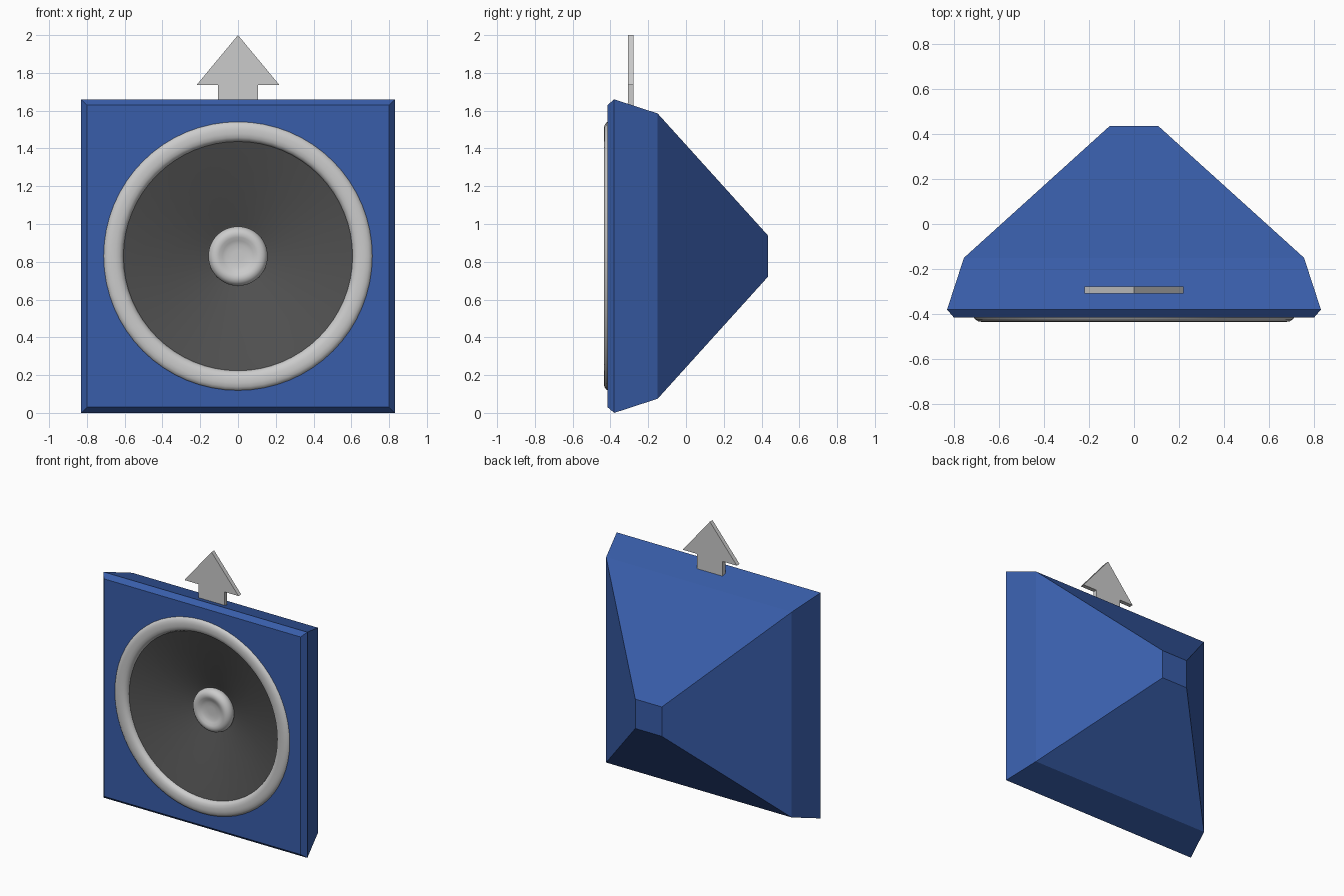
import bpy, bmesh, math
from mathutils import Vector

if "Cube" in bpy.data.objects:
    bpy.data.objects.remove(bpy.data.objects["Cube"])

CZ = 0.83  # height of the speaker axis


def material(name, rgb):
    m = bpy.data.materials.new(name)
    m.diffuse_color = (*rgb, 1)
    m.use_nodes = True
    m.node_tree.nodes["Principled BSDF"].inputs["Base Color"].default_value = m.diffuse_color
    return m


def finish(bm, name, mat=None, smooth=False):
    me = bpy.data.meshes.new(name)
    bm.to_mesh(me)
    bm.free()
    ob = bpy.data.objects.new(name, me)
    bpy.context.collection.objects.link(ob)
    if mat:
        me.materials.append(mat)
    if smooth:
        bpy.ops.object.select_all(action='DESELECT')
        ob.select_set(True)
        bpy.context.view_layer.objects.active = ob
        bpy.ops.object.shade_smooth_by_angle(angle=math.radians(40))
    return ob


def lathe(name, profile, mat=None, steps=64):
    """Revolve (radius, y) points around the speaker axis, facing -y."""
    bm = bmesh.new()
    vs = [bm.verts.new((r, y, CZ)) for r, y in profile]
    es = [bm.edges.new(p) for p in zip(vs, vs[1:])]
    bmesh.ops.spin(bm, geom=vs + es, cent=(0, 0, CZ), axis=(0, 1, 0),
                   angle=2 * math.pi, steps=steps, use_merge=True)
    bmesh.ops.remove_doubles(bm, verts=bm.verts[:], dist=1e-5)
    bm.normal_update()
    if sum(f.normal.y * f.calc_area() for f in bm.faces) > 0:
        bmesh.ops.reverse_faces(bm, faces=bm.faces[:])
    return finish(bm, name, mat, True)


blue = material("blue_paint", (0.04, 0.11, 0.4))
dark = material("dark_cone", (0.08, 0.08, 0.08))

# Cabinet: square sections from front to back, (y, half size)
bm = bmesh.new()
loops = []
for y, h in [(-0.415, 0.80), (-0.38, 0.83), (-0.15, 0.755), (0.435, 0.108)]:
    loops.append([bm.verts.new((sx * h, y, CZ + sz * h))
                  for sx, sz in ((-1, -1), (1, -1), (1, 1), (-1, 1))])
for a, b in zip(loops, loops[1:]):
    for i in range(4):
        j = (i + 1) % 4
        bm.faces.new((a[i], a[j], b[j], b[i]))
bm.faces.new(loops[0])
bm.faces.new(loops[-1])
bmesh.ops.recalc_face_normals(bm, faces=bm.faces[:])
cabinet = finish(bm, "cabinet", blue)

# Round opening in the cabinet front
bpy.ops.mesh.primitive_cylinder_add(vertices=64, radius=0.66, depth=0.4,
                                    location=(0, -0.4, CZ),
                                    rotation=(math.pi / 2, 0, 0))
cutter = bpy.context.object
cutter.name = "opening_cutter"
cutter.data.materials.append(blue)
cutter.hide_render = True
cutter.hide_set(True)
cut = cabinet.modifiers.new("opening", 'BOOLEAN')
cut.operation = 'DIFFERENCE'
cut.object = cutter

# Speaker: rounded rim, shallow cone, dimpled dust cap
lathe("speaker_rim", [(0.713, -0.40), (0.713, -0.412), (0.706, -0.423),
                      (0.692, -0.432), (0.672, -0.435), (0.648, -0.435),
                      (0.628, -0.430), (0.614, -0.420), (0.607, -0.405),
                      (0.606, -0.385)])
lathe("speaker_cone", [(0.62, -0.402), (0.20, -0.275), (0.17, -0.262),
                       (0.13, -0.25), (0, -0.25)], dark)
lathe("dust_cap", [(0.145, -0.25), (0.156, -0.272), (0.157, -0.29),
                   (0.150, -0.310), (0.136, -0.323), (0.118, -0.328),
                   (0.100, -0.325), (0.082, -0.315), (0.06, -0.308),
                   (0.03, -0.306), (0, -0.306)])

# Arrow plate on top
half = [(0.105, 1.62), (0.105, 1.735), (0.22, 1.735)]
outline = half + [(0, 2.0)] + [(-x, z) for x, z in reversed(half)]
bm = bmesh.new()
face = bm.faces.new([bm.verts.new((x, -0.308, z)) for x, z in outline])
ext = bmesh.ops.extrude_face_region(bm, geom=[face], use_keep_orig=True)
bmesh.ops.translate(bm, vec=Vector((0, 0.031, 0)),
                    verts=[g for g in ext["geom"] if isinstance(g, bmesh.types.BMVert)])
bmesh.ops.recalc_face_normals(bm, faces=bm.faces[:])
finish(bm, "up_arrow")
